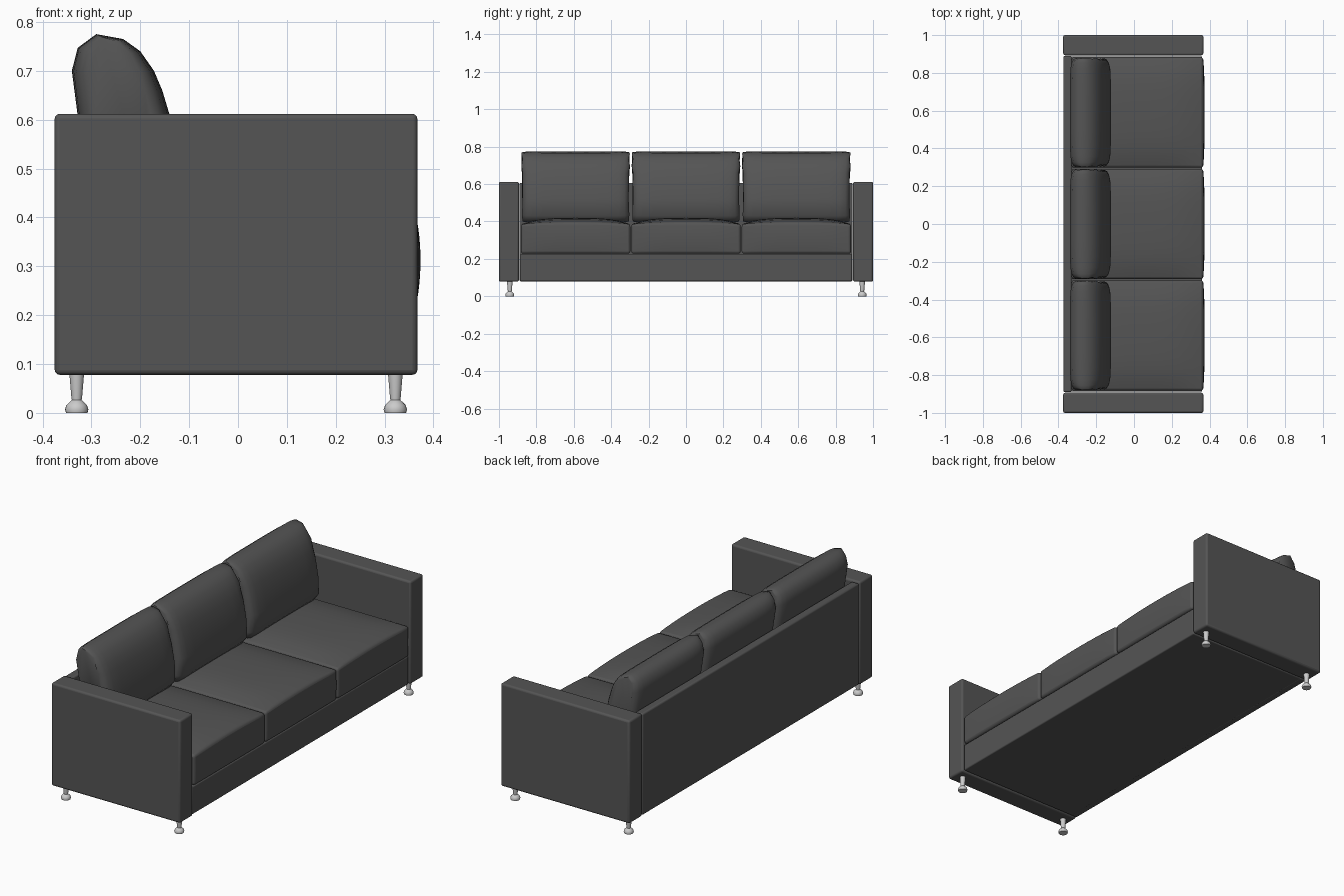
import bpy, bmesh, math

cube = bpy.data.objects.get("Cube")
if cube:
    bpy.data.objects.remove(cube, do_unlink=True)


def material(name, grey, roughness):
    m = bpy.data.materials.new(name)
    m.use_nodes = True
    colour = (grey, grey, grey, 1)
    m.diffuse_color = colour
    bsdf = m.node_tree.nodes["Principled BSDF"]
    bsdf.inputs["Base Color"].default_value = colour
    bsdf.inputs["Roughness"].default_value = roughness
    return m


fabric = material("charcoal fabric", 0.09, 0.8)
metal = material("pale metal", 0.6, 0.4)


def finish(bm, name, mat, bevel=0.0, angle=40):
    bmesh.ops.recalc_face_normals(bm, faces=bm.faces)
    mesh = bpy.data.meshes.new(name)
    bm.to_mesh(mesh)
    bm.free()
    ob = bpy.data.objects.new(name, mesh)
    bpy.context.collection.objects.link(ob)
    mesh.materials.append(mat)
    if bevel:
        mod = ob.modifiers.new("soft edges", 'BEVEL')
        mod.width, mod.segments = bevel, 3
        mod.limit_method = 'ANGLE'
        mod.angle_limit = math.radians(50)
    bpy.ops.object.select_all(action='DESELECT')
    ob.select_set(True)
    bpy.context.view_layer.objects.active = ob
    bpy.ops.object.shade_smooth_by_angle(angle=math.radians(angle))
    return ob


def box_mesh(x, y, z, cuts=0):
    bm = bmesh.new()
    bmesh.ops.create_cube(bm, size=1)
    if cuts:
        bmesh.ops.subdivide_edges(bm, edges=bm.edges[:], cuts=cuts, use_grid_fill=True)
    for v in bm.verts:
        v.co = [lo + (c + 0.5) * (hi - lo) for c, (lo, hi) in zip(v.co, (x, y, z))]
    return bm


# Frame: arms, base and back panel
for side, s in (("left", 1), ("right", -1)):
    y = sorted((s * 0.893, s))
    finish(box_mesh((-0.375, 0.367), y, (0.078, 0.612)), side + "_end_arm", fabric, 0.01)
finish(box_mesh((-0.34, 0.36), (-0.888, 0.888), (0.08, 0.226)), "base", fabric, 0.006)
finish(box_mesh((-0.373, -0.33), (-0.89, 0.89), (0.08, 0.607)), "back_panel", fabric, 0.008)


# Seat cushions with a softly domed top and bulging front
def seat_cushion(name, yc):
    half = 0.292
    bm = box_mesh((-0.33, 0.366), (yc - half, yc + half), (0.228, 0.386), 9)
    for v in bm.verts:
        u = (v.co.x - 0.018) / 0.348
        w = (v.co.y - yc) / half
        h = (v.co.z - 0.228) / 0.158
        v.co.z += 0.024 * h * (1 - u ** 4) * (1 - w ** 4) + 0.01 * h * (1 - w * w)
        if u > 0.99:
            v.co.x += 0.03 * h * (1 - h) * (1 - w ** 4)
    finish(bm, name, fabric, 0.012)


# Back cushions lofted across y from one side profile
PROFILE = [(-.30, .40), (-.15, .395), (-.122, .43), (-.122, .52), (-.14, .61),
           (-.155, .66), (-.172, .70), (-.20, .74), (-.235, .765), (-.29, .775),
           (-.328, .747), (-.34, .70), (-.327, .60), (-.315, .46)]
SECTIONS = [(0, 1), (.3, 1), (.6, .99), (.8, .96), (.91, .89), (.97, .78), (1, .62)]


def back_cushion(name, yc):
    half = 0.291
    stations = [(-t, k) for t, k in SECTIONS[:0:-1]] + SECTIONS
    bm = bmesh.new()
    rings = []
    for t, k in stations:
        ring = []
        for x, z in PROFILE:
            middle = -0.215 - 0.12 * (z - 0.40)
            side_pull = 0.008 * math.sin(z * 45) * abs(t) ** 8
            ring.append(bm.verts.new((middle + (x - middle) * k,
                                      yc + t * (half - abs(side_pull)),
                                      0.58 + (z - 0.58) * (0.92 + 0.08 * k))))
        rings.append(ring)
    n = len(PROFILE)
    for a, b in zip(rings, rings[1:]):
        for i in range(n):
            j = (i + 1) % n
            bm.faces.new((a[i], a[j], b[j], b[i]))
    bm.faces.new(rings[0])
    bm.faces.new(rings[-1])
    finish(bm, name, fabric, angle=60)


for label, yc in (("right", -0.59), ("middle", 0), ("left", 0.59)):
    seat_cushion(label + "_seat_cushion", yc)
    back_cushion(label + "_back_cushion", yc)

# Turned feet
FOOT = [(0, 0), (.022, 0), (.024, .007), (.021, .016), (.014, .023),
        (.01, .026), (.011, .032), (.015, .08), (0, .08)]


def foot(name, x, y):
    bm = bmesh.new()
    verts = [bm.verts.new((x + r, y, z)) for r, z in FOOT]
    edges = [bm.edges.new(pair) for pair in zip(verts, verts[1:])]
    bmesh.ops.spin(bm, geom=verts + edges, cent=(x, y, 0), axis=(0, 0, 1),
                   angle=math.tau, steps=20)
    bmesh.ops.remove_doubles(bm, verts=bm.verts, dist=0.0001)
    finish(bm, name, metal)


for depth, x in (("back", -0.33), ("front", 0.322)):
    for side, y in (("left", 0.942), ("right", -0.942)):
        foot(f"{depth}_{side}_foot", x, y)
